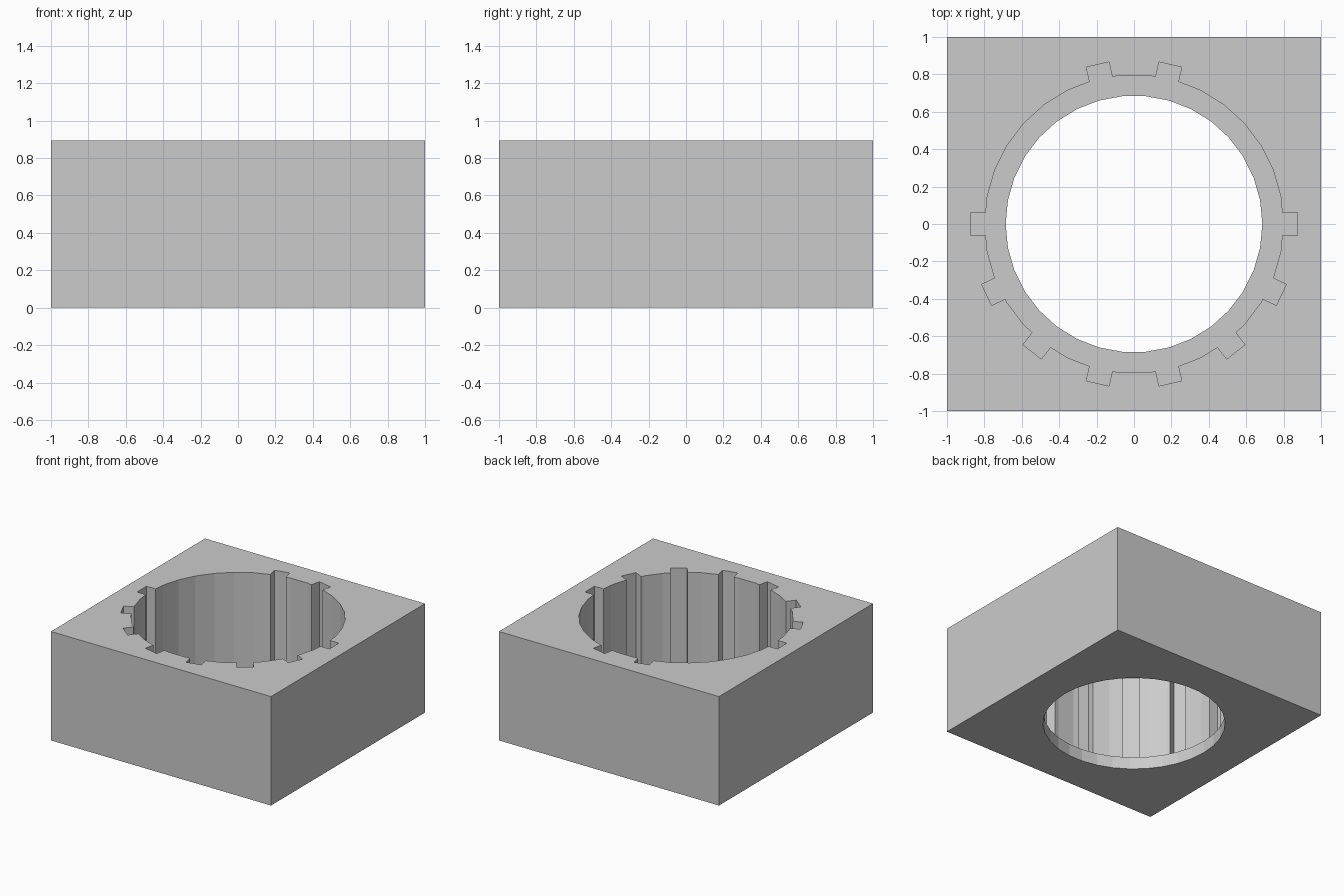
import bpy
from math import cos, sin, tau
from mathutils import Matrix

if "Cube" in bpy.data.objects:
    bpy.data.objects.remove(bpy.data.objects["Cube"], do_unlink=True)

HEIGHT = 0.895
FLOOR = 0.1          # height of the ledge inside the hole
BORE_R = 0.686
RECESS_R = 0.798
SLOT_R = 0.874
SLOT_W = 0.124
SIDES = 34
OVER = 0.2           # how far cutters pass the block


def prism(name, outline, z0, z1):
    """Extrude a counter-clockwise outline between two heights."""
    n = len(outline)
    verts = [(x, y, z) for z in (z0, z1) for x, y in outline]
    faces = [list(range(n))[::-1], list(range(n, 2 * n))]
    faces += [(i, (i + 1) % n, n + (i + 1) % n, n + i) for i in range(n)]
    mesh = bpy.data.meshes.new(name)
    mesh.from_pydata(verts, [], faces)
    obj = bpy.data.objects.new(name, mesh)
    bpy.context.collection.objects.link(obj)
    return obj


def circle(r):
    return [(r * cos(tau * i / SIDES), r * sin(tau * i / SIDES)) for i in range(SIDES)]


def rectangle(x0, x1, y0, y1):
    return [(x0, y0), (x1, y0), (x1, y1), (x0, y1)]


def cut(target, cutter):
    """Subtract the cutter, then discard it."""
    cutter.hide_render = True
    mod = target.modifiers.new("cut", "BOOLEAN")
    mod.operation = "DIFFERENCE"
    mod.solver = "EXACT"
    mod.object = cutter
    bpy.context.view_layer.objects.active = target
    bpy.ops.object.modifier_apply(modifier=mod.name)
    bpy.data.objects.remove(cutter, do_unlink=True)


# Square block
block = prism("slotted_block", rectangle(-1, 1, -1, 1), 0, HEIGHT)

# Through hole and the wider recess above the ledge
cut(block, prism("bore_cutter", circle(BORE_R), -OVER, HEIGHT + OVER))
cut(block, prism("recess_cutter", circle(RECESS_R), FLOOR, HEIGHT + OVER))

# Key slots on a fourteen-step ring, with two left out on each rear side
for step in range(14):
    if step in (1, 2, 5, 6):
        continue
    slot = prism("slot_cutter", rectangle(0.74, SLOT_R, -SLOT_W / 2, SLOT_W / 2),
                 FLOOR, HEIGHT + OVER)
    slot.data.transform(Matrix.Rotation(tau * step / 14, 4, "Z"))
    cut(block, slot)

# Plain grey finish
grey = bpy.data.materials.new("light_grey")
grey.use_nodes = True
colour = (0.6, 0.6, 0.6, 1)
grey.diffuse_color = colour
grey.node_tree.nodes["Principled BSDF"].inputs["Base Color"].default_value = colour
block.data.materials.clear()
block.data.materials.append(grey)
for face in block.data.polygons:
    face.material_index = 0
    face.use_smooth = False
